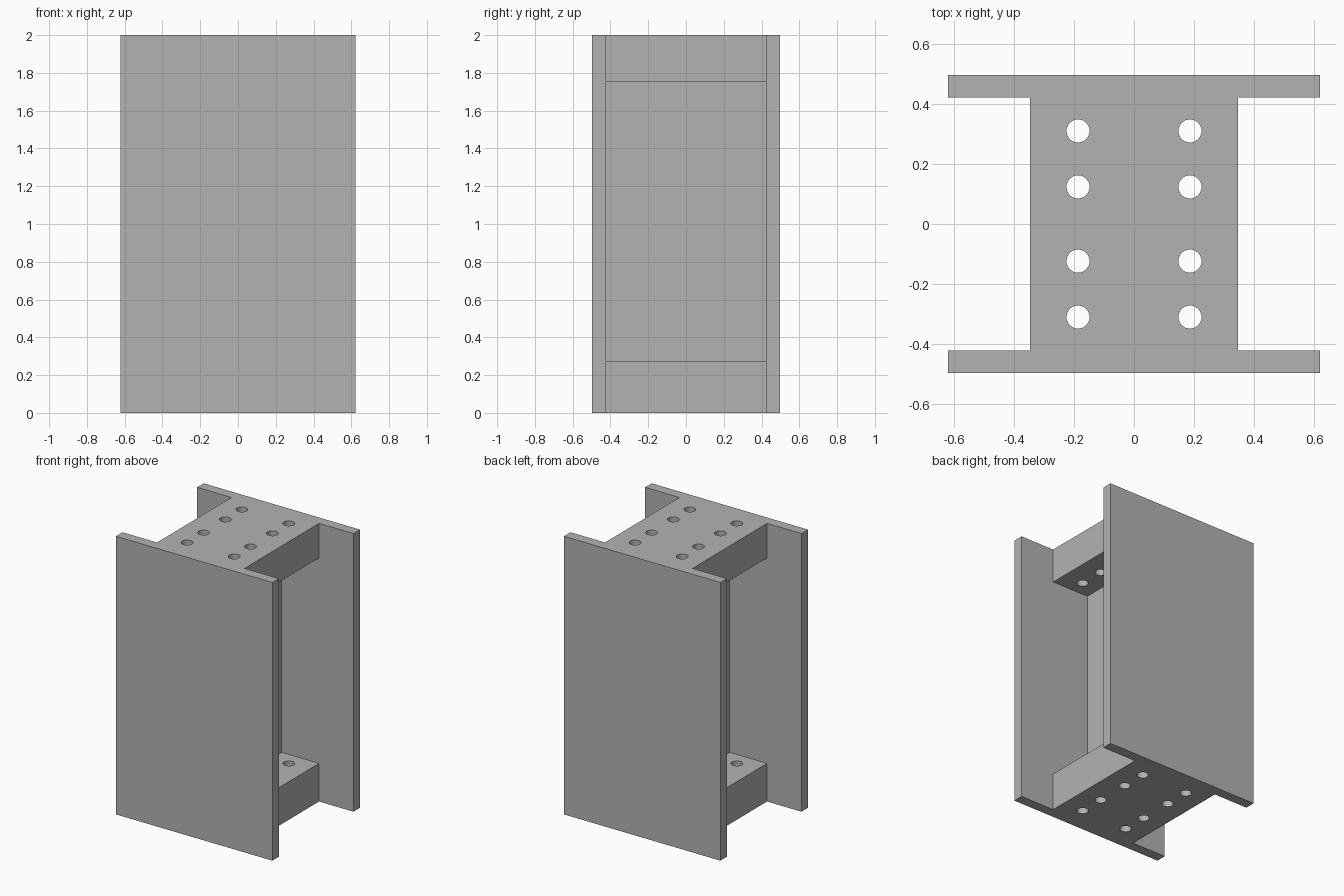
import bpy
import bmesh
from mathutils import Matrix, Vector

if "Cube" in bpy.data.objects:
    bpy.data.objects.remove(bpy.data.objects["Cube"])

HALF_W, HALF_D, HEIGHT = 0.622, 0.498, 2.0
FLANGE = 0.0745          # flange thickness
BLOCK = 0.348            # half width of the end blocks
WEB = 0.05               # half thickness of the web
LOW, HIGH = 0.274, 1.751 # inner faces of the end blocks
HOLE_X, HOLE_YS, HOLE_R = 0.187, (0.124, 0.311), 0.0385

steel = bpy.data.materials.new("steel grey")
steel.use_nodes = True
colour = (0.45, 0.45, 0.45, 1)
steel.diffuse_color = colour
steel.node_tree.nodes["Principled BSDF"].inputs["Base Color"].default_value = colour


def make_object(name, bm):
    mesh = bpy.data.meshes.new(name)
    bm.to_mesh(mesh)
    bm.free()
    obj = bpy.data.objects.new(name, mesh)
    mesh.materials.append(steel)
    bpy.context.collection.objects.link(obj)
    return obj


def box(name, low, high):
    low, high = Vector(low), Vector(high)
    bm = bmesh.new()
    bmesh.ops.create_cube(bm, size=1, matrix=Matrix.Translation((low + high) / 2)
                          @ Matrix.Diagonal((*(high - low), 1)))
    return make_object(name, bm)


def cylinder(name, x, y):
    bm = bmesh.new()
    bmesh.ops.create_cone(bm, cap_ends=True, segments=40, radius1=HOLE_R,
                          radius2=HOLE_R, depth=HEIGHT + 1,
                          matrix=Matrix.Translation((x, y, HEIGHT / 2)))
    return make_object(name, bm)


def cut(target, cutter):
    mod = target.modifiers.new("cut", "BOOLEAN")
    mod.operation = "DIFFERENCE"
    mod.solver = "EXACT"
    mod.object = cutter
    bpy.context.view_layer.objects.active = target
    bpy.ops.object.modifier_apply(modifier=mod.name)
    bpy.data.objects.remove(cutter)


# Solid column, later carved to flanges, web and end blocks
column = box("column_section", (-HALF_W, -HALF_D, 0), (HALF_W, HALF_D, HEIGHT))
inner = HALF_D - FLANGE

for side in (-1, 1):
    # Open channel between the flanges, beside the end blocks
    xs = sorted((side * BLOCK, side * 1.0))
    cut(column, box("channel_cutter", (xs[0], -inner, -1), (xs[1], inner, HEIGHT + 1)))
    # Deep pocket down to the web, between the end blocks
    xs = sorted((side * WEB, side * 1.0))
    cut(column, box("pocket_cutter", (xs[0], -inner, LOW), (xs[1], inner, HIGH)))
    # Bolt holes through both end blocks
    for y in HOLE_YS:
        for end in (-1, 1):
            cut(column, cylinder("hole_cutter", side * HOLE_X, end * y))

bpy.ops.object.select_all(action="DESELECT")
column.select_set(True)
bpy.context.view_layer.objects.active = column
bpy.ops.object.shade_smooth_by_angle()
